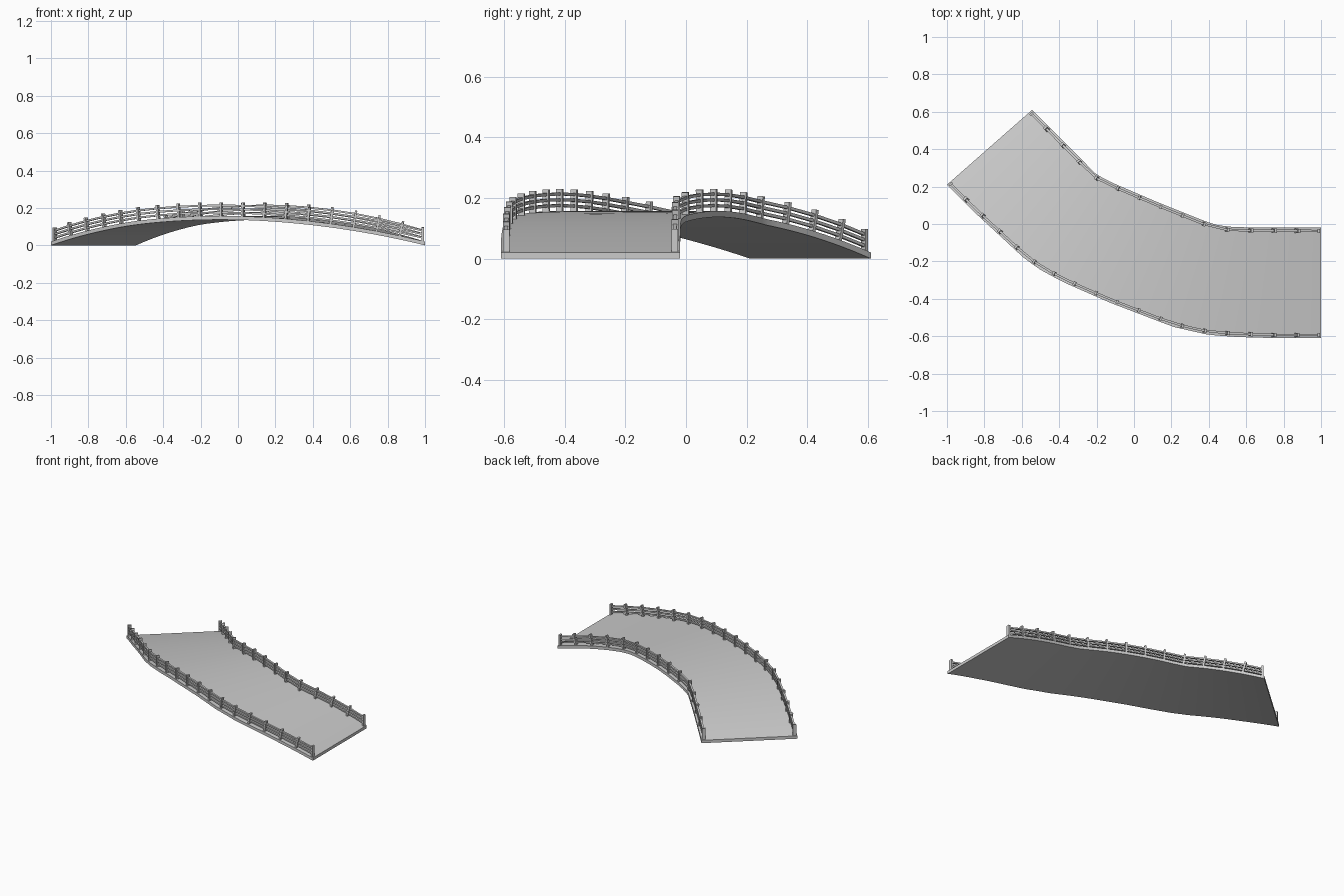
import bpy, bmesh, math
from mathutils import Vector

if "Cube" in bpy.data.objects:
    bpy.data.objects.remove(bpy.data.objects["Cube"])

RISE, THICK = 0.137, 0.02
OUTER = [(-1, .21), (-.85, .06), (-.72, -.06), (-.585, -.185), (-.5, -.245), (-.38, -.31),
         (-.13, -.42), (.21, -.55), (.4, -.593), (.55, -.604), (.75, -.61), (1, -.61)]
INNER = [(-.545, .61), (-.2, .264), (-.12, .222), (.13, .115), (.38, .015),
         (.43, -.002), (.5, -.014), (.6, -.018), (1, -.02)]


def length(path):
    return sum((Vector(b) - Vector(a)).length for a, b in zip(path, path[1:]))


def at(path, t):
    """Plan position at fraction t of the path length."""
    d = t * length(path)
    for a, b in zip(path, path[1:]):
        a, b = Vector(a), Vector(b)
        seg = (b - a).length
        if d <= seg + 1e-6:
            return a.lerp(b, d / seg)
        d -= seg
    return Vector(path[-1])


def height(t):
    return RISE * (1 - (2 * t - 1) ** 2)


def frame(path, t, side, inset):
    """Deck-top point near the edge with tangent, inward and up directions."""
    e = 0.02
    t0, t1 = max(t - e, 0), min(t + e, 1)
    a, b = at(path, t0), at(path, t1)
    tan = Vector((*(b - a), height(t1) - height(t0))).normalized()
    flat = Vector((tan.x, tan.y, 0)).normalized()
    inward = Vector((-flat.y, flat.x, 0)) * side
    p = at(path, t)
    pos = Vector((p.x, p.y, height(t) + THICK)) + inward * inset
    return pos, tan, inward, inward.cross(tan) * -side


def finish(bm, name):
    bmesh.ops.recalc_face_normals(bm, faces=bm.faces)
    me = bpy.data.meshes.new(name)
    bm.to_mesh(me)
    bm.free()
    ob = bpy.data.objects.new(name, me)
    bpy.context.collection.objects.link(ob)
    return ob


def loft(bm, rings):
    """Skin a row of equal rings and cap both ends."""
    vs = [[bm.verts.new(p) for p in r] for r in rings]
    n = len(vs[0])
    for a, b in zip(vs, vs[1:]):
        for i in range(n):
            j = (i + 1) % n
            bm.faces.new((a[i], a[j], b[j], b[i]))
    bm.faces.new(vs[0])
    bm.faces.new(vs[-1][::-1])


# curved, arched deck slab
bm = bmesh.new()
rings = []
for i in range(41):
    t = i / 40
    o, n, z = at(OUTER, t), at(INNER, t), height(t)
    rings.append([(o.x, o.y, z), (n.x, n.y, z), (n.x, n.y, z + THICK), (o.x, o.y, z + THICK)])
loft(bm, rings)
deck = finish(bm, "deck")
bpy.context.view_layer.objects.active = deck
deck.select_set(True)
bpy.ops.object.shade_smooth_by_angle(angle=math.radians(30))

# railings on both edges
for name, path, side, count in (("outer", OUTER, 1, 19), ("inner", INNER, -1, 15)):
    end = 0.012 / length(path)
    ts = [end + (1 - 2 * end) * i / (count - 1) for i in range(count)]
    # posts, square to the slope except upright end posts
    bm = bmesh.new()
    for i, t in enumerate(ts):
        pos, tan, inw, up = frame(path, t, side, 0.017)
        if up.z < 0:
            up = -up
        if i in (0, count - 1):
            up = Vector((0, 0, 1))
            tan = Vector((tan.x, tan.y, 0)).normalized()
        ring = [tan * a * .006 + inw * b * .011 for a, b in ((-1, -1), (1, -1), (1, 1), (-1, 1))]
        loft(bm, [[pos + r - up * .008 for r in ring], [pos + r + up * .073 for r in ring]])
    finish(bm, name + "_posts")
    # three rails following the arch
    bm = bmesh.new()
    for h in (.018, .037, .056):
        rings = []
        for t in ts:
            pos, tan, inw, up = frame(path, t, side, 0.017)
            c = pos + Vector((0, 0, h))
            rings.append([c + inw * a * .006 + Vector((0, 0, b * .005))
                          for a, b in ((-1, -1), (1, -1), (1, 1), (-1, 1))])
        loft(bm, rings)
    finish(bm, name + "_rails")
